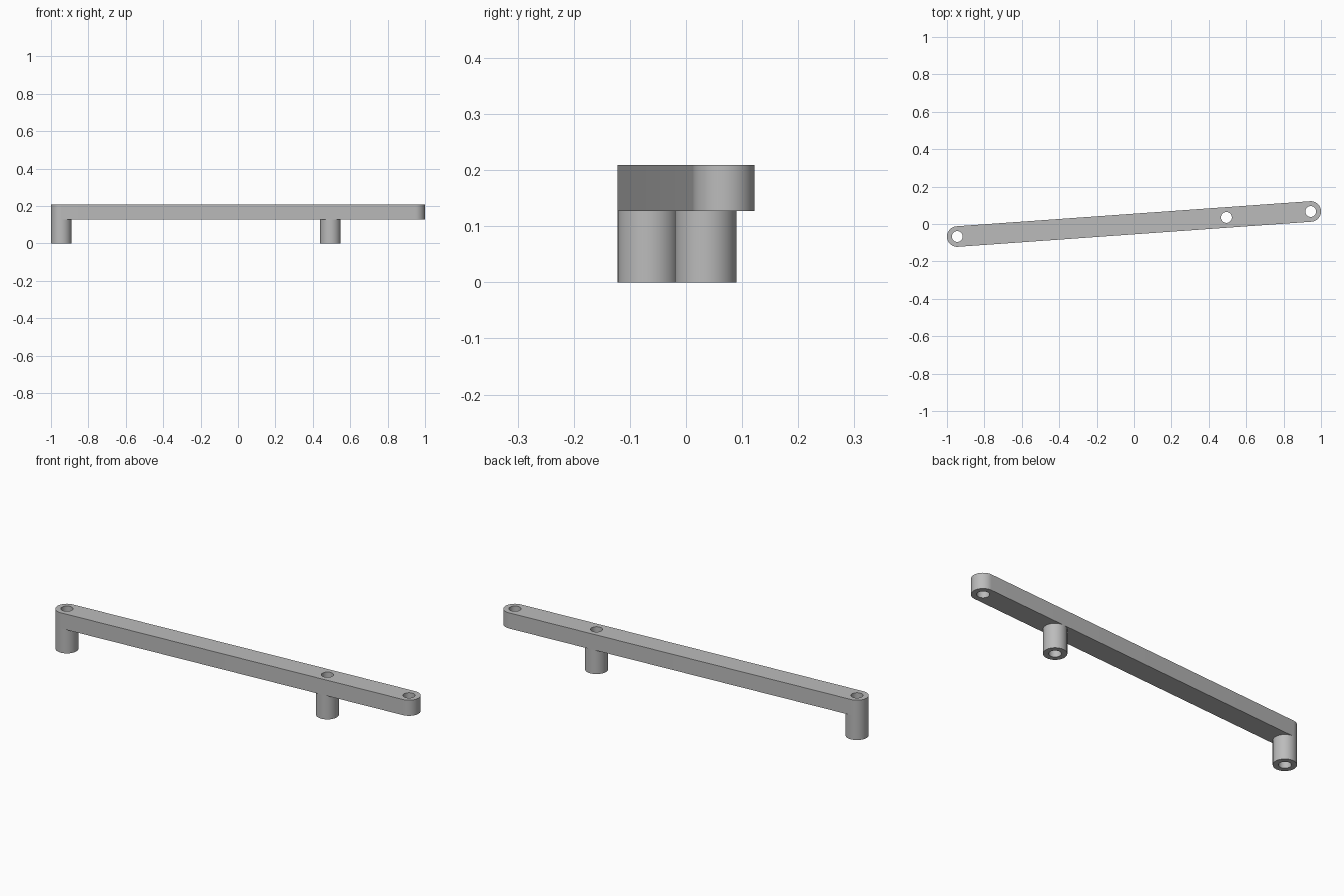
import bpy, bmesh, math
from mathutils import Vector

cube = bpy.data.objects.get("Cube")
if cube:
    bpy.data.objects.remove(cube, do_unlink=True)

RADIUS, BORE = 0.055, 0.029
BAR_BOTTOM, BAR_TOP = 0.127, 0.209
RIGHT_END, LEFT_END = Vector((-0.945, -0.067)), Vector((0.945, 0.067))
MIDDLE = LEFT_END * 0.523
TILT = math.atan2(LEFT_END.y, LEFT_END.x)
SEGMENTS = 48

grey = bpy.data.materials.new("light grey")
grey.use_nodes = True
grey.diffuse_color = (0.5, 0.5, 0.5, 1)
grey.node_tree.nodes["Principled BSDF"].inputs["Base Color"].default_value = (0.5, 0.5, 0.5, 1)


def arc(centre, radius, start, sweep, count):
    return [centre + radius * Vector((math.cos(start + sweep * i / count),
                                      math.sin(start + sweep * i / count)))
            for i in range(count + 1)]


def circle(centre, radius):
    return arc(centre, radius, TILT, math.tau, SEGMENTS)[:-1]


def extruded(name, loops, bottom, top, capped=True):
    """Solid with an outer outline and holes, from bottom to top."""
    bm = bmesh.new()
    edges = []
    for loop in loops:
        verts = [bm.verts.new((p.x, p.y, bottom)) for p in loop]
        edges += [bm.edges.new((v, verts[i - 1])) for i, v in enumerate(verts)]
    bmesh.ops.triangle_fill(bm, use_beauty=True, use_dissolve=False, edges=edges)
    result = bmesh.ops.extrude_face_region(bm, geom=bm.faces[:], use_keep_orig=True)
    raised = [g for g in result["geom"] if isinstance(g, bmesh.types.BMVert)]
    bmesh.ops.translate(bm, verts=raised, vec=(0, 0, top - bottom))
    bmesh.ops.recalc_face_normals(bm, faces=bm.faces[:])
    if not capped:
        lid = [f for f in bm.faces if all(v.co.z > top - 0.001 for v in f.verts)]
        bmesh.ops.delete(bm, geom=lid, context="FACES_ONLY")
    mesh = bpy.data.meshes.new(name)
    bm.to_mesh(mesh)
    bm.free()
    mesh.materials.append(grey)
    obj = bpy.data.objects.new(name, mesh)
    bpy.context.collection.objects.link(obj)
    bpy.ops.object.select_all(action="DESELECT")
    obj.select_set(True)
    bpy.context.view_layer.objects.active = obj
    bpy.ops.object.shade_smooth_by_angle(angle=math.radians(30))
    return obj


# Round-ended bar with three bores
outline = (arc(LEFT_END, RADIUS, TILT - math.pi / 2, math.pi, SEGMENTS // 2)
           + arc(RIGHT_END, RADIUS, TILT + math.pi / 2, math.pi, SEGMENTS // 2))
bores = [circle(c, BORE) for c in (RIGHT_END, MIDDLE, LEFT_END)]
extruded("bar", [outline] + bores, BAR_BOTTOM, BAR_TOP)

# Hollow posts below the bar
for name, centre in (("end_post", RIGHT_END), ("middle_post", MIDDLE)):
    extruded(name, [circle(centre, RADIUS), circle(centre, BORE)], 0, BAR_BOTTOM, capped=False)
